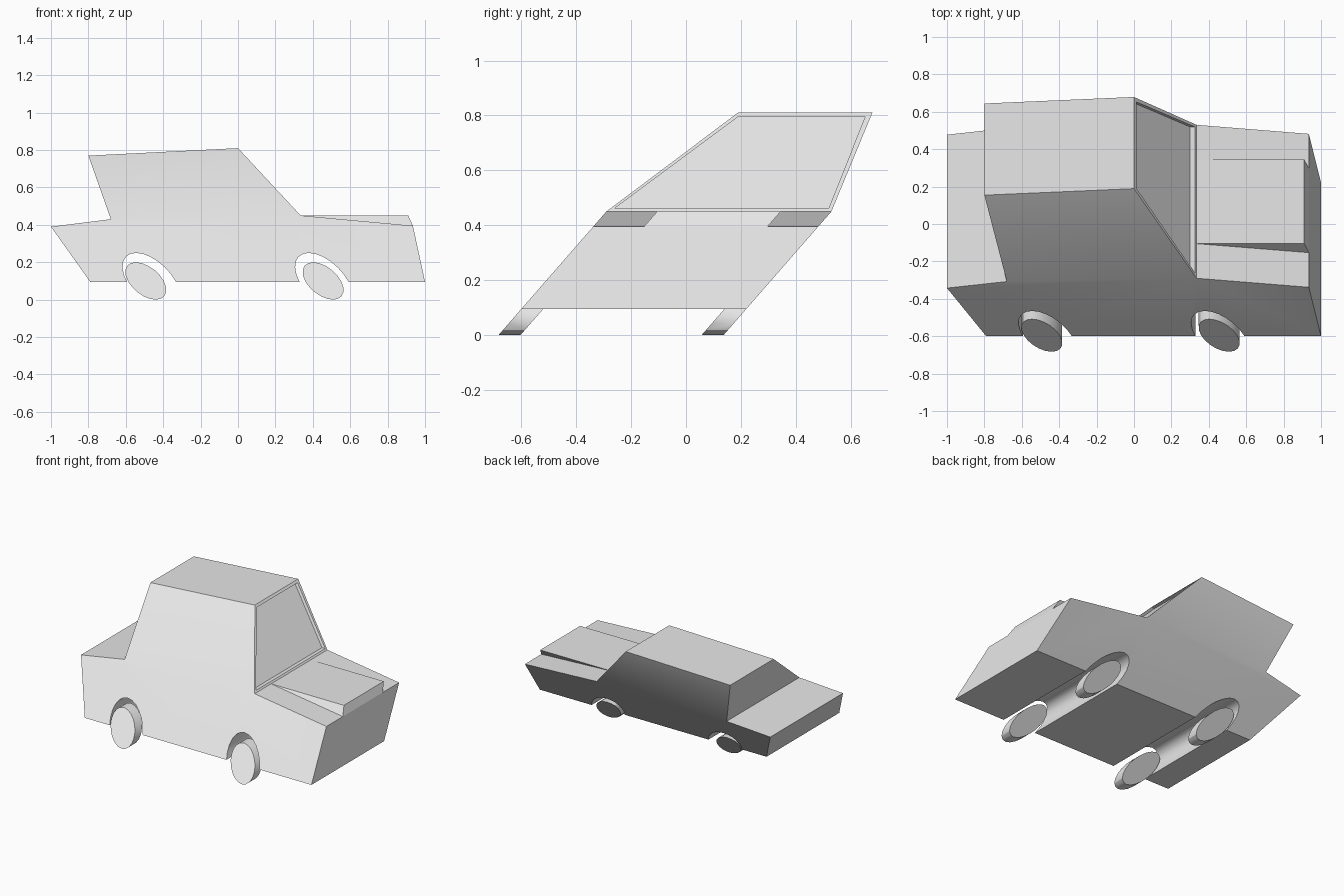
import bpy, bmesh
from math import cos, sin, pi, radians
from mathutils import Matrix

if "Cube" in bpy.data.objects:
    bpy.data.objects.remove(bpy.data.objects["Cube"])

grey = bpy.data.materials.new("light grey")
grey.use_nodes = True
COLOUR = (0.8, 0.8, 0.8, 1)
grey.diffuse_color = COLOUR
grey.node_tree.nodes["Principled BSDF"].inputs["Base Color"].default_value = COLOUR

# The whole car leans: y follows height
LEAN = Matrix(((1, 0, 0, 0), (0, 1, 0.873, -0.273), (0, 0, 1, 0), (0, 0, 0, 1)))
HALF, ROOF_HALF, FLOOR = 0.41, 0.245, 0.095


def finish(name, bm):
    bmesh.ops.recalc_face_normals(bm, faces=bm.faces[:])
    bm.transform(LEAN)
    mesh = bpy.data.meshes.new(name)
    bm.to_mesh(mesh)
    bm.free()
    mesh.materials.append(grey)
    obj = bpy.data.objects.new(name, mesh)
    bpy.context.collection.objects.link(obj)
    bpy.ops.object.select_all(action='DESELECT')
    obj.select_set(True)
    bpy.context.view_layer.objects.active = obj
    bpy.ops.object.shade_smooth_by_angle(angle=radians(30))
    return obj


def prism(bm, profile, y0, y1, open_edge=None):
    """Extrude an (x, z) outline across the car, optionally leaving one side open."""
    a = [bm.verts.new((x, y0, z)) for x, z in profile]
    b = [bm.verts.new((x, y1, z)) for x, z in profile]
    bm.faces.new(a)
    bm.faces.new(b)
    n = len(profile)
    for i in range(n):
        if i != open_edge:
            j = (i + 1) % n
            bm.faces.new((a[i], a[j], b[j], b[i]))
    return a, b


def skewed_arc(cx, cz, rx, rz, angles):
    """Points of an ellipse that slants backwards with height."""
    return [(cx + rx * cos(t) - 0.53 * rz * sin(t), cz + rz * sin(t)) for t in angles]


# Body: lower hull with two wheel tunnels
half_turn = [pi - pi * i / 12 for i in range(13)]
outline = [(-0.79, FLOOR)]
for cx in (-0.463, 0.46):
    outline += skewed_arc(cx, FLOOR, 0.131, 0.155, half_turn)
outline += [(1, FLOOR), (0.935, 0.395), (0.335, 0.45), (-0.68, 0.43), (-1, 0.39)]
bm = bmesh.new()
belt = len(outline) - 3
a, b = prism(bm, outline, -HALF, HALF, open_edge=belt)

# Cabin rising from the belt line to a narrower roof
roof = [[bm.verts.new((x, y, z)) for x, z in ((0, 0.81), (-0.8, 0.77))]
        for y in (-ROOF_HALF, ROOF_HALF)]
for side, top in zip((a, b), roof):
    bm.faces.new((side[belt], top[0], top[1], side[belt + 1]))
(r0, r1), (l0, l1) = roof
bm.faces.new((r0, l0, l1, r1))
bm.faces.new((a[belt + 1], r1, l1, b[belt + 1]))
windshield = bm.faces.new((a[belt], b[belt], l0, r0))

# Recessed windshield
bmesh.ops.recalc_face_normals(bm, faces=bm.faces[:])
bmesh.ops.inset_individual(bm, faces=[windshield], thickness=0.024)
pane = bmesh.ops.extrude_discrete_faces(bm, faces=[windshield])["faces"][0]
bmesh.ops.translate(bm, verts=pane.verts[:], vec=(-0.026, 0, 0))
finish("car_body", bm)

# Raised hood panel
bm = bmesh.new()
prism(bm, [(0.335, 0.45), (0.91, 0.45), (0.935, 0.395)], -0.225, 0.225)
finish("hood_bulge", bm)

# Wheels, flush with the body sides
full_turn = [2 * pi * i / 20 for i in range(20)]
for end, cx in (("rear", -0.493), ("front", 0.455)):
    for side, s in (("right", -1), ("left", 1)):
        bm = bmesh.new()
        prism(bm, skewed_arc(cx, 0.1, 0.096, 0.1, full_turn), s * 0.33, s * HALF)
        finish(f"{end}_{side}_wheel", bm)
